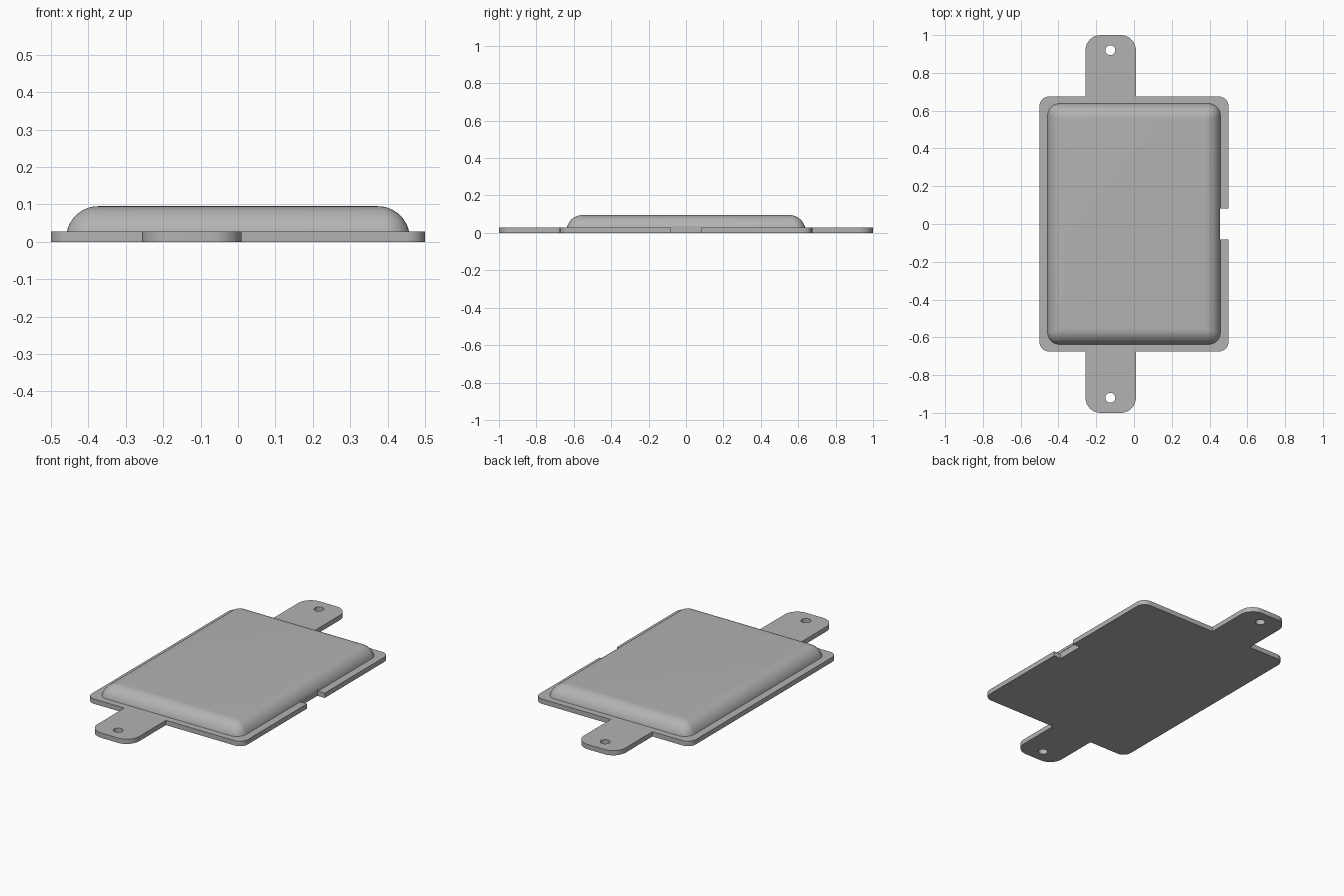
import bpy, bmesh, math
from mathutils import Vector

cube = bpy.data.objects.get("Cube")
if cube:
    bpy.data.objects.remove(cube, do_unlink=True)

grey = bpy.data.materials.new("plain grey")
grey.use_nodes = True
COLOUR = (0.45, 0.45, 0.45, 1)
grey.diffuse_color = COLOUR
grey.node_tree.nodes["Principled BSDF"].inputs["Base Color"].default_value = COLOUR

PLATE_TOP = 0.028
DOME_TOP = 0.095


def make_object(name, bm):
    bmesh.ops.recalc_face_normals(bm, faces=bm.faces)
    mesh = bpy.data.meshes.new(name)
    bm.to_mesh(mesh)
    bm.free()
    obj = bpy.data.objects.new(name, mesh)
    bpy.context.collection.objects.link(obj)
    mesh.materials.append(grey)
    return obj


def fillet(points, steps=10):
    """Outline from (x, y, radius) corners of right angles."""
    out = []
    for i, (x, y, r) in enumerate(points):
        p = Vector((x, y))
        if r == 0:
            out.append(p)
            continue
        a = (Vector(points[i - 1][:2]) - p).normalized()
        b = (Vector(points[(i + 1) % len(points)][:2]) - p).normalized()
        for k in range(steps + 1):
            t = math.pi / 2 * k / steps
            out.append(p + a * r * (1 - math.sin(t)) + b * r * (1 - math.cos(t)))
    return out


def loft(name, rings):
    """Closed solid through (outline, height) rings."""
    bm = bmesh.new()
    loops = [[bm.verts.new((p.x, p.y, z)) for p in ring] for ring, z in rings]
    for low, high in zip(loops, loops[1:]):
        for i in range(len(low)):
            j = (i + 1) % len(low)
            bm.faces.new((low[i], low[j], high[j], high[i]))
    bm.faces.new(loops[0][::-1])
    bm.faces.new(loops[-1])
    return make_object(name, bm)


def cut(obj, cutter):
    mod = obj.modifiers.new("cut", "BOOLEAN")
    mod.operation = "DIFFERENCE"
    mod.solver = "EXACT"
    mod.object = cutter
    cutter.hide_render = True
    cutter.hide_viewport = True


def rectangle(hx, hy, r):
    return fillet([(-hx, -hy, r), (hx, -hy, r), (hx, hy, r), (-hx, hy, r)])


# Base plate with two mounting tabs
W, L, LEFT, RIGHT = 0.5, 0.675, -0.257, 0.01
half = [(-W, -L, 0.05), (LEFT, -L, 0), (LEFT, -1, 0.08),
        (RIGHT, -1, 0.08), (RIGHT, -L, 0), (W, -L, 0.05)]
outline = fillet(half + [(x, -y, r) for x, y, r in reversed(half)])
plate = loft("base_plate", [(outline, 0), (outline, PLATE_TOP)])

# Cover with a rounded upper edge
R, STEPS = 0.085, 12
start = math.asin((PLATE_TOP - (DOME_TOP - R)) / R)
rings = []
for k in range(STEPS + 1):
    t = start + (math.pi / 2 - start) * k / STEPS
    inset = R * (1 - math.cos(t))
    rings.append((rectangle(0.459 - inset, 0.639 - inset, max(0.09 - inset, 0.004) * 0.7),
                  DOME_TOP - R + R * math.sin(t)))
cover = loft("cover", rings)

# Screw holes in the tabs
for side, y in (("front", -0.92), ("back", 0.92)):
    bm = bmesh.new()
    bmesh.ops.create_cone(bm, cap_ends=True, segments=32, radius1=0.026, radius2=0.026, depth=0.2)
    bmesh.ops.translate(bm, verts=bm.verts, vec=(-0.125, y, 0))
    cut(plate, make_object(side + "_hole_cutter", bm))

# Notch in the left edge
notch = [Vector(p) for p in ((0.453, -0.081), (0.6, -0.081), (0.6, 0.081), (0.453, 0.081))]
cutter = loft("notch_cutter", [(notch, -0.1), (notch, 0.036)])
cut(plate, cutter)
cut(cover, cutter)

# Smooth rounded surfaces, keep hard edges
for obj in (plate, cover):
    bpy.ops.object.select_all(action="DESELECT")
    obj.select_set(True)
    bpy.context.view_layer.objects.active = obj
    for mod in list(obj.modifiers):
        bpy.ops.object.modifier_apply(modifier=mod.name)
    bpy.ops.object.shade_smooth_by_angle(angle=math.radians(30))
